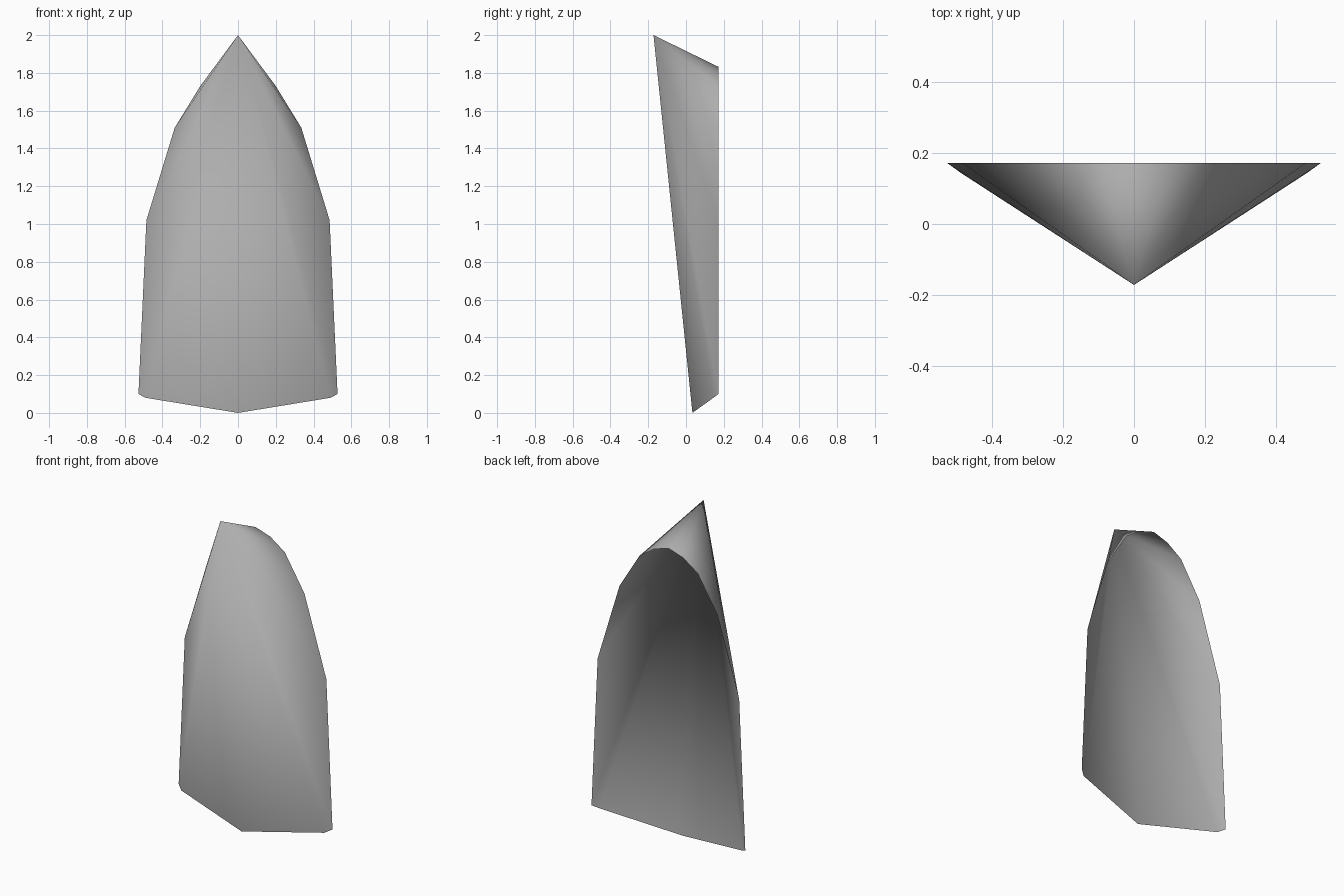
import bpy, bmesh

if "Cube" in bpy.data.objects:
    bpy.data.objects.remove(bpy.data.objects["Cube"])

# Single neutral grey
grey = bpy.data.materials.new("plain grey")
grey.diffuse_color = (0.42, 0.42, 0.42, 1)
grey.use_nodes = True
grey.node_tree.nodes["Principled BSDF"].inputs["Base Color"].default_value = grey.diffuse_color

# Right half of the open rim, from the middle of the top to the bottom corner (x, y, z)
half = [(0.10, 0.172, 1.80), (0.20, 0.172, 1.73), (0.335, 0.172, 1.51),
        (0.485, 0.172, 1.02), (0.527, 0.172, 0.10), (0.49, 0.145, 0.08)]
top = (0, 0.172, 1.832)
keel = (0, 0.034, 0)
mirrored = [(-x, y, z) for x, y, z in reversed(half)]
rim = [top] + half + [keel] + mirrored

# Open hooded shell: a fan from the pointed tip to the rim
bm = bmesh.new()
tip = bm.verts.new((0, -0.172, 2.0))
ring = [bm.verts.new(p) for p in rim]
for a, b in zip(ring, ring[1:] + ring[:1]):
    bm.faces.new((tip, b, a)).smooth = True
bm.normal_update()
# Outer side faces the front
if sum(f.normal.y * f.calc_area() for f in bm.faces) > 0:
    bmesh.ops.reverse_faces(bm, faces=bm.faces[:])

mesh = bpy.data.meshes.new("pointed_shell")
bm.to_mesh(mesh)
bm.free()
mesh.materials.append(grey)
shell = bpy.data.objects.new("pointed_shell", mesh)
bpy.context.collection.objects.link(shell)
